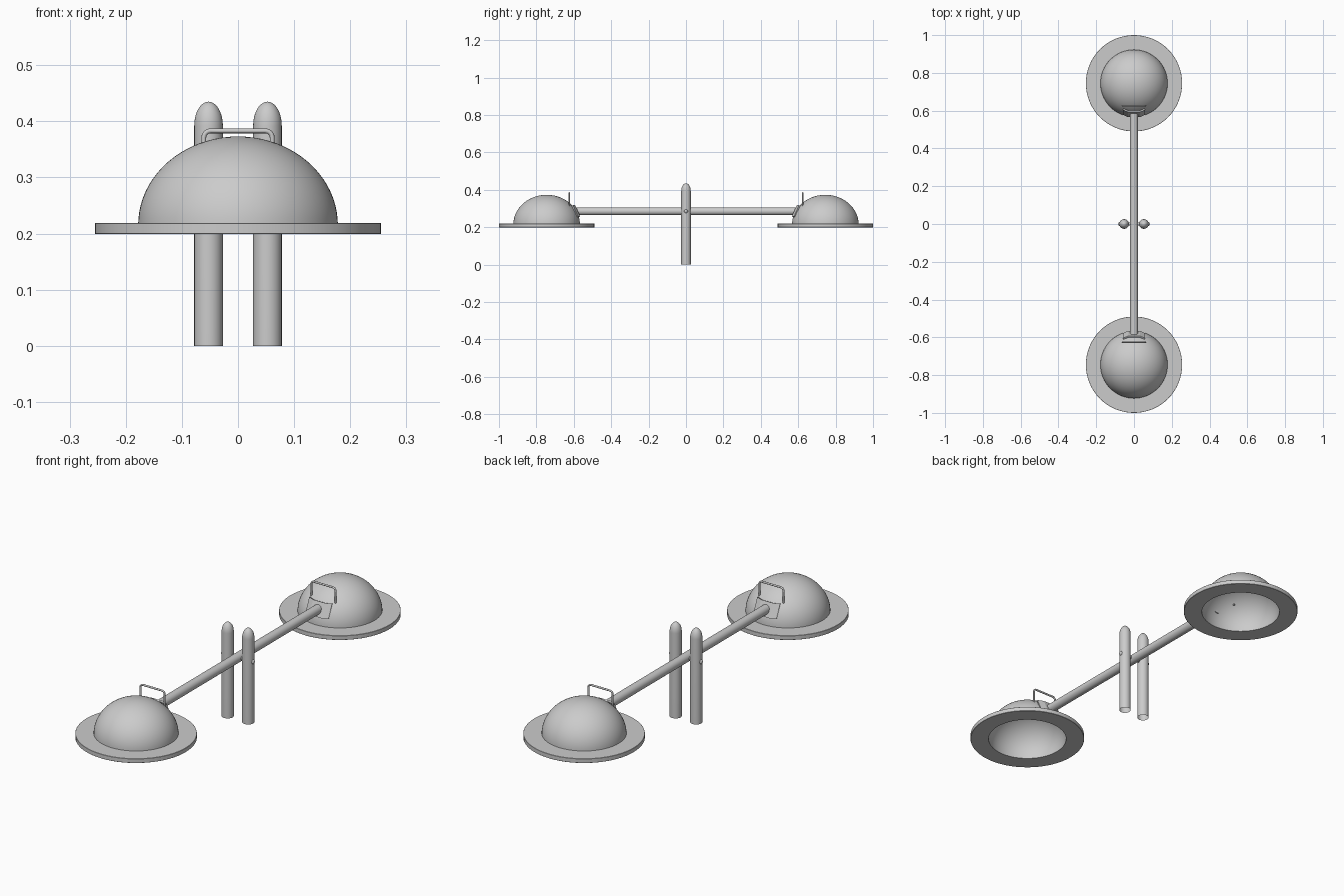
import bpy, bmesh
from math import sin, cos, pi, radians
from mathutils import Matrix, Vector

if "Cube" in bpy.data.objects:
    bpy.data.objects.remove(bpy.data.objects["Cube"])


def finish(bm, name, smooth=True):
    bmesh.ops.recalc_face_normals(bm, faces=bm.faces[:])
    mesh = bpy.data.meshes.new(name)
    bm.to_mesh(mesh)
    bm.free()
    ob = bpy.data.objects.new(name, mesh)
    bpy.context.collection.objects.link(ob)
    if smooth:
        bpy.ops.object.select_all(action='DESELECT')
        ob.select_set(True)
        bpy.context.view_layer.objects.active = ob
        bpy.ops.object.shade_smooth_by_angle(angle=radians(35))
    return ob


def lathe(name, profile, loc, steps=64, closed=False):
    bm = bmesh.new()
    vs = [bm.verts.new((r, 0, z)) for r, z in profile]
    es = [bm.edges.new(p) for p in zip(vs, vs[1:])]
    if closed:
        es.append(bm.edges.new((vs[-1], vs[0])))
    bmesh.ops.spin(bm, geom=vs + es, cent=(0, 0, 0), axis=(0, 0, 1),
                   angle=2 * pi, steps=steps)
    bmesh.ops.remove_doubles(bm, verts=bm.verts[:], dist=1e-5)
    ob = finish(bm, name)
    ob.location = loc
    return ob


def rod(name, radius, length, loc, axis, segs=32):
    bm = bmesh.new()
    rot = Vector((0, 0, 1)).rotation_difference(Vector(axis)).to_matrix().to_4x4()
    bmesh.ops.create_cone(bm, cap_ends=True, segments=segs, radius1=radius,
                          radius2=radius, depth=length, matrix=rot)
    ob = finish(bm, name)
    ob.location = loc
    return ob


def arc(r, h, z0, n=20):
    return [(r * cos(i * pi / 2 / n), z0 + h * sin(i * pi / 2 / n)) for i in range(n + 1)]


BEAM_Z, SEAT_Y = 0.285, 0.745

# Upright posts with rounded tops and bolt heads
for s, side in ((-1, "left"), (1, "right")):
    x = s * 0.0525
    lathe(f"{side}_post", [(0.0255, 0)] + arc(0.0255, 0.043, 0.392, 10), (x, 0, 0), 32)
    cap = lathe(f"{side}_bolt", arc(0.01, 0.007, 0, 6), (s * 0.077, 0, BEAM_Z), 16)
    cap.rotation_euler = (0, s * pi / 2, 0)

# Beam and pivot
rod("beam", 0.021, 1.17, (0, 0, BEAM_Z), (0, 1, 0))
rod("pivot_axle", 0.008, 0.156, (0, 0, BEAM_Z), (1, 0, 0), 16)

for s, end in ((-1, "front"), (1, "back")):
    c = (0, s * SEAT_Y, 0)
    # Hollow dome seat and flat brim
    outer, inner = arc(0.178, 0.158, 0.215), arc(0.174, 0.154, 0.215)
    lathe(f"{end}_dome", [(0.174, 0.2)] + inner, c)
    lathe(f"{end}_dome_shell", outer, c)
    lathe(f"{end}_brim", [(0.174, 0.199), (0.254, 0.199), (0.255, 0.2), (0.255, 0.218),
                          (0.254, 0.219), (0.174, 0.219)], c, 64, True)

    # Bent mounting plate between beam and dome
    bm = bmesh.new()
    rows = []
    for z, y in ((0.256, 0.567), (0.316, 0.594)):
        rows.append([bm.verts.new((x, s * (y + sag), z)) for x, sag in
                     ((-0.057, 0.014), (-0.03, 0.002), (0.03, 0.002), (0.057, 0.014))])
    for i in range(3):
        bm.faces.new((rows[0][i], rows[0][i + 1], rows[1][i + 1], rows[1][i]))
    plate = finish(bm, f"{end}_plate", False)
    mod = plate.modifiers.new("thickness", 'SOLIDIFY')
    mod.thickness, mod.offset = 0.008, 0

    # Handle: bent tube
    cu = bpy.data.curves.new(f"{end}_handle", 'CURVE')
    cu.dimensions = '3D'
    cu.bevel_depth, cu.bevel_resolution = 0.0043, 3
    cu.use_fill_caps = True
    top, w, r = 0.383, 0.061, 0.012
    pts = [(-w, 0.31)]
    for cx, a0 in ((-w + r, 180), (w - r, 90)):
        pts += [(cx + r * cos(radians(a0 - k * 18)), top - r + r * sin(radians(a0 - k * 18)))
                for k in range(6)]
    pts.append((w, 0.31))
    sp = cu.splines.new('POLY')
    sp.points.add(len(pts) - 1)
    for p, (x, z) in zip(sp.points, pts):
        p.co = (x, s * 0.625, z, 1)
    bpy.context.collection.objects.link(bpy.data.objects.new(f"{end}_handle", cu))
